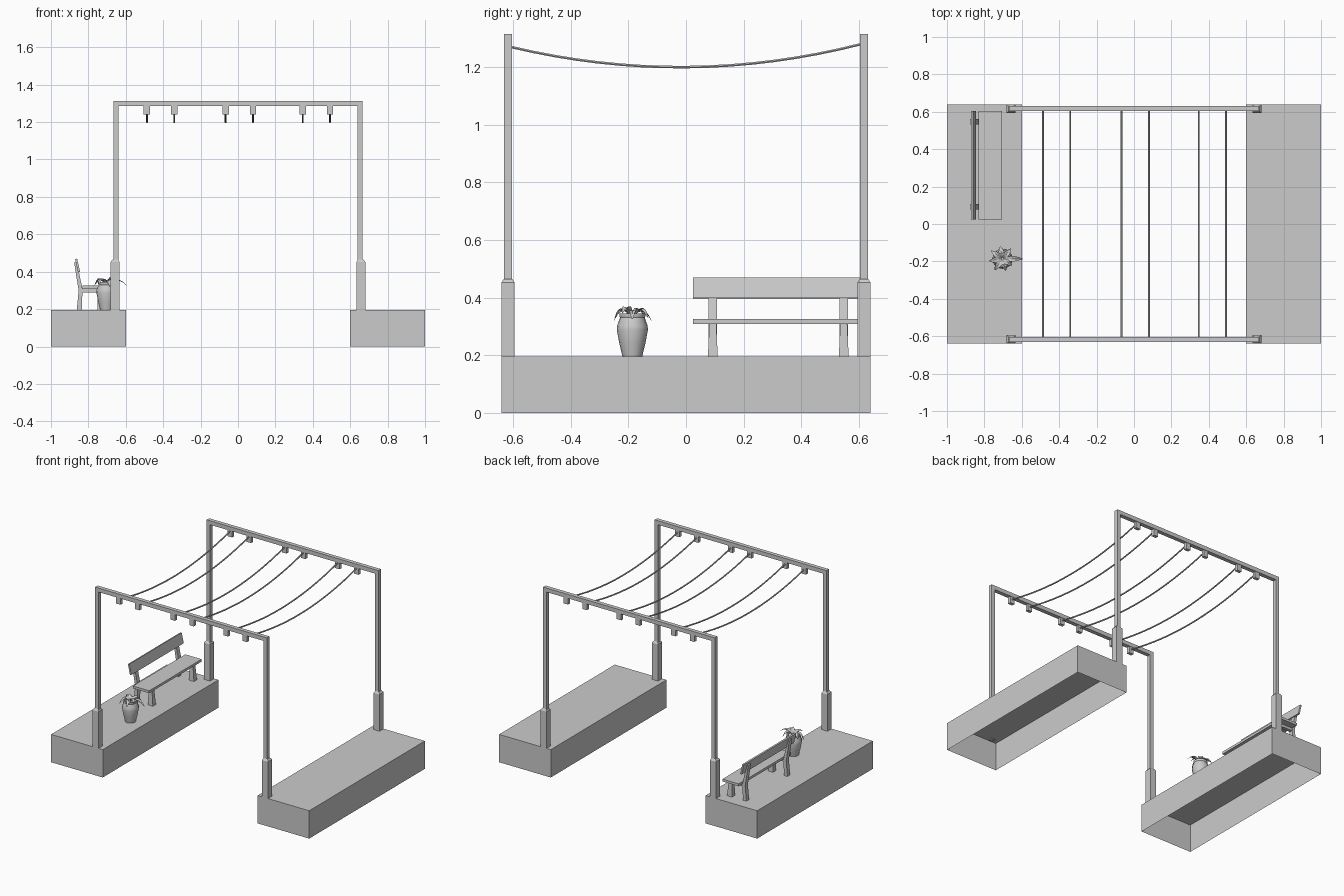
import bpy, bmesh, math
from mathutils import Vector

cube = bpy.data.objects.get("Cube")
if cube:
    bpy.data.objects.remove(cube, do_unlink=True)

GREY = (0.6, 0.6, 0.6, 1.0)
grey = bpy.data.materials.new("plain grey")
grey.use_nodes = True
grey.diffuse_color = GREY
grey.node_tree.nodes["Principled BSDF"].inputs["Base Color"].default_value = GREY


def finish(name, bm, fix_normals=True):
    if fix_normals:
        bmesh.ops.recalc_face_normals(bm, faces=bm.faces[:])
    mesh = bpy.data.meshes.new(name)
    bm.to_mesh(mesh)
    bm.free()
    mesh.materials.append(grey)
    obj = bpy.data.objects.new(name, mesh)
    bpy.context.collection.objects.link(obj)
    return obj


def box(name, low, high, open_bottom=False):
    low, high = Vector(low), Vector(high)
    bm = bmesh.new()
    bmesh.ops.create_cube(bm, size=1)
    for v in bm.verts:
        v.co = (low + high) / 2 + v.co * (high - low)
    if open_bottom:
        bm.normal_update()
        under = [f for f in bm.faces if f.normal.z < -0.9]
        bmesh.ops.delete(bm, geom=under, context='FACES')
    return finish(name, bm, not open_bottom)


def loft(name, rings, closed=True):
    """Skin a list of equal-length point rings and cap both ends."""
    bm = bmesh.new()
    rows = [[bm.verts.new(p) for p in ring] for ring in rings]
    n = len(rows[0])
    for a, b in zip(rows, rows[1:]):
        for i in range(n if closed else n - 1):
            j = (i + 1) % n
            bm.faces.new((a[i], a[j], b[j], b[i]))
    if closed:
        bm.faces.new(rows[0])
        bm.faces.new(rows[-1])
    return finish(name, bm)


def rect(cx, cy, z, hx, hy):
    return [(cx - hx, cy - hy, z), (cx + hx, cy - hy, z),
            (cx + hx, cy + hy, z), (cx - hx, cy + hy, z)]


def side_panel(name, outline, y0, y1):
    """Extrude an xz outline along y."""
    return loft(name, [[(x, y, z) for x, z in outline] for y in (y0, y1)])


BASE_TOP, POST_X, POST_Y = 0.195, 0.657, 0.617

# Hollow platforms, posts and sleeves
for sx, side in ((-1, "right"), (1, "left")):
    xs = sorted((sx * 0.6, sx))
    box(f"{side}_platform", (xs[0], -0.64, 0), (xs[1], 0.64, BASE_TOP), True)
    for sy, end in ((-1, "front"), (1, "back")):
        x, y = sx * POST_X, sy * POST_Y
        loft(f"{end}_{side}_sleeve", [
            rect(x, y, BASE_TOP, 0.024, 0.023),
            rect(x, y, 0.452, 0.024, 0.023),
            rect(x, y, 0.465, 0.014, 0.014)])
        x = sx * 0.652
        box(f"{end}_{side}_post", (x - 0.013, y - 0.014, 0.19),
            (x + 0.013, y + 0.014, 1.29))

# Beams with hanging brackets
CABLES = (-0.487, -0.341, -0.066, 0.08, 0.346, 0.492)
for sy, end in ((-1, "front"), (1, "back")):
    y = sy * POST_Y
    box(f"{end}_beam", (-0.665, y - 0.014, 1.285), (0.665, y + 0.014, 1.313))
    for i, x in enumerate(CABLES):
        box(f"{end}_bracket_{i + 1}", (x - 0.017, y - 0.011, 1.24),
            (x + 0.017, y + 0.011, 1.287))

# Sagging cables
for i, x in enumerate(CABLES):
    rings = []
    for k in range(17):
        y = -0.608 + 1.216 * k / 16
        z = 1.199 + 0.073 * (abs(y + 0.02) / 0.6) ** 2
        rings.append([(x + 0.005 * math.cos(a), y, z + 0.005 * math.sin(a))
                      for a in (math.pi * s / 3 for s in range(6))])
    loft(f"cable_{i + 1}", rings)

# Bench
box("bench_seat", (-0.832, 0.025, 0.308), (-0.706, 0.605, 0.325))
side_panel("bench_backrest", [(-0.855, 0.397), (-0.844, 0.399),
                              (-0.860, 0.470), (-0.871, 0.468)], 0.025, 0.605)
REAR_LEG = [(-0.862, BASE_TOP), (-0.834, BASE_TOP), (-0.832, 0.31),
            (-0.851, 0.40), (-0.862, 0.452), (-0.876, 0.45),
            (-0.866, 0.385), (-0.852, 0.30)]
for y, end in ((0.093, "front"), (0.547, "back")):
    side_panel(f"{end}_bench_rear_leg", REAR_LEG, y - 0.015, y + 0.015)
    loft(f"{end}_bench_fore_leg", [
        rect(-0.732, y, BASE_TOP, 0.019, 0.017),
        rect(-0.737, y, 0.309, 0.013, 0.012)])
    box(f"{end}_bench_rail", (-0.84, y - 0.011, 0.29), (-0.725, y + 0.011, 0.309))

# Flower pot
PX, PY = -0.703, -0.186
PROFILE = [(0.034, BASE_TOP), (0.045, 0.24), (0.054, 0.288), (0.053, 0.302),
           (0.043, 0.33), (0.045, 0.335), (0.045, 0.344), (0.038, 0.344),
           (0.036, 0.334)]
pot = loft("flower_pot", [[(PX + r * math.cos(math.tau * s / 16),
                            PY + r * math.sin(math.tau * s / 16), z)
                           for s in range(16)] for r, z in PROFILE])
bpy.ops.object.select_all(action='DESELECT')
pot.select_set(True)
bpy.context.view_layer.objects.active = pot
bpy.ops.object.shade_smooth_by_angle(angle=math.radians(35))

# Drooping, folded leaves: heading in degrees, reach, tip height
LEAVES = [(0, 0.102, 0.325), (50, 0.065, 0.33), (100, 0.062, 0.318),
          (145, 0.068, 0.335), (190, 0.066, 0.315), (235, 0.068, 0.33),
          (285, 0.06, 0.32), (325, 0.055, 0.345)]
for i, (deg, reach, tip) in enumerate(LEAVES):
    out = Vector((math.cos(math.radians(deg)), math.sin(math.radians(deg)), 0))
    across = Vector((-out.y, out.x, 0))
    rings = []
    for k in range(6):
        t = k / 5
        z = 0.335 + (tip - 0.335) * t + 0.1 * t * (1 - t)
        mid = Vector((PX, PY, z)) + out * (0.006 + reach * t)
        wide = across * (0.002 + 0.013 * math.sin(math.pi * t ** 0.8))
        fold = Vector((0, 0, 0.005 * math.sin(math.pi * t)))
        rings.append([mid - wide + fold, mid, mid + wide + fold])
    loft(f"leaf_{i + 1}", rings, closed=False)
